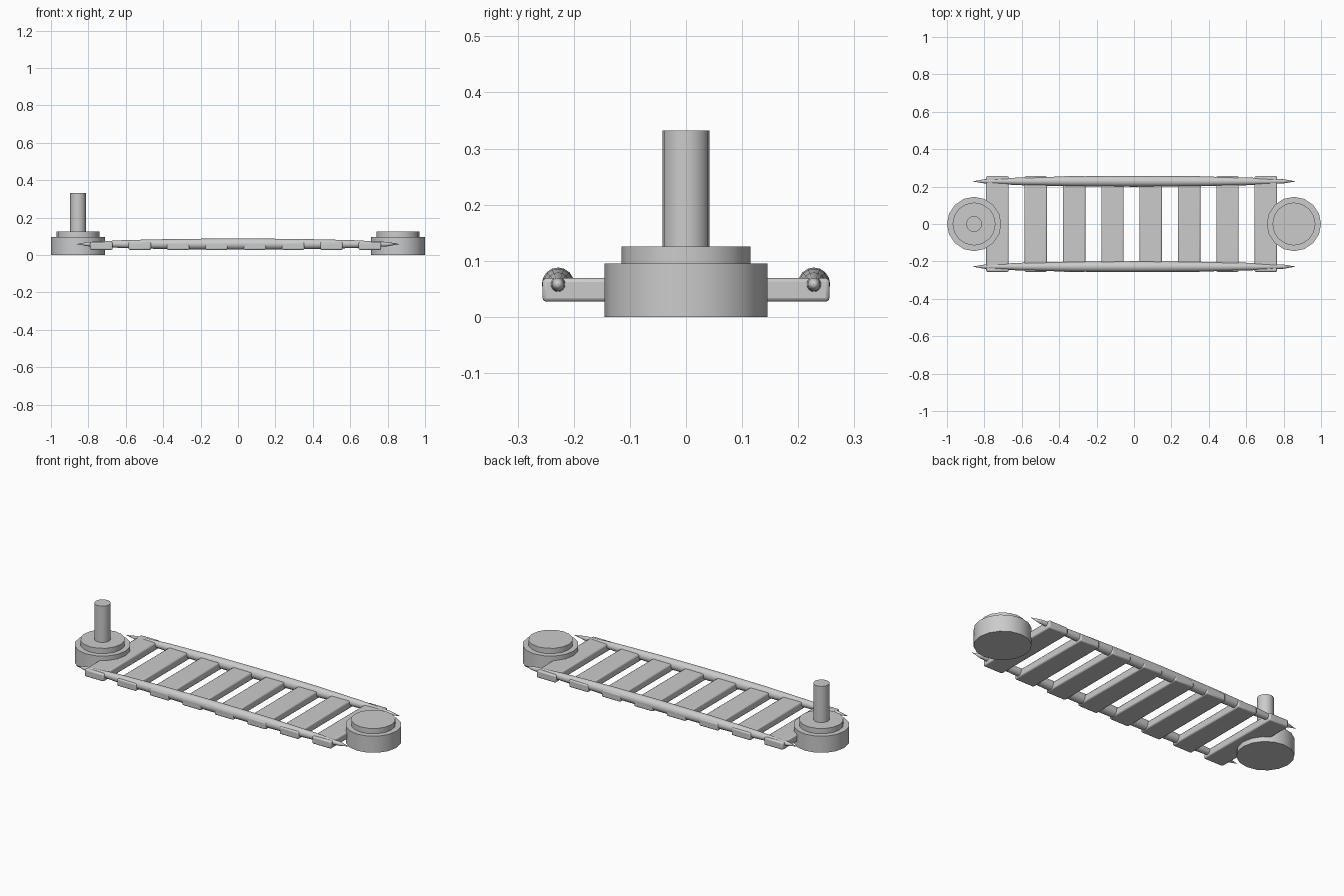
import bpy
from math import radians

if "Cube" in bpy.data.objects:
    bpy.data.objects.remove(bpy.data.objects["Cube"])


def smooth(obj, angle=35):
    bpy.ops.object.select_all(action='DESELECT')
    obj.select_set(True)
    bpy.context.view_layer.objects.active = obj
    bpy.ops.object.shade_smooth_by_angle(angle=radians(angle))


def disc(name, x, radius, z0, z1):
    bpy.ops.mesh.primitive_cylinder_add(vertices=16, radius=radius, depth=z1 - z0,
                                        location=(x, 0, (z0 + z1) / 2))
    obj = bpy.context.object
    obj.name = name
    smooth(obj)


# Round end bases, each with a smaller cap
for side, x in (("left", -0.855), ("right", 0.855)):
    disc(side + "_base", x, 0.145, 0, 0.095)
    disc(side + "_cap", x, 0.115, 0.09, 0.125)

# Upright post on the left base
disc("post", -0.855, 0.042, 0.12, 0.332)

# Eight cross slats with softened edges
for i in range(8):
    bpy.ops.mesh.primitive_cube_add(size=1, location=(-0.73 + 0.205 * i, 0, 0.048))
    slat = bpy.context.object
    slat.name = f"slat_{i + 1}"
    slat.scale = (0.12, 0.512, 0.042)
    bpy.ops.object.transform_apply(location=False, rotation=False, scale=True)
    bevel = slat.modifiers.new("soft_edges", 'BEVEL')
    bevel.width = 0.007
    bevel.segments = 2
    smooth(slat)

# Tapered side rails: long spindles with points along x
for side, y in (("front", -0.228), ("back", 0.228)):
    bpy.ops.mesh.primitive_uv_sphere_add(segments=16, ring_count=8, radius=1,
                                         location=(0, y, 0.058),
                                         rotation=(0, radians(90), 0))
    rail = bpy.context.object
    rail.name = side + "_rail"
    rail.scale = (0.03, 0.029, 0.865)
    bpy.ops.object.transform_apply(location=False, rotation=True, scale=True)
    smooth(rail)
